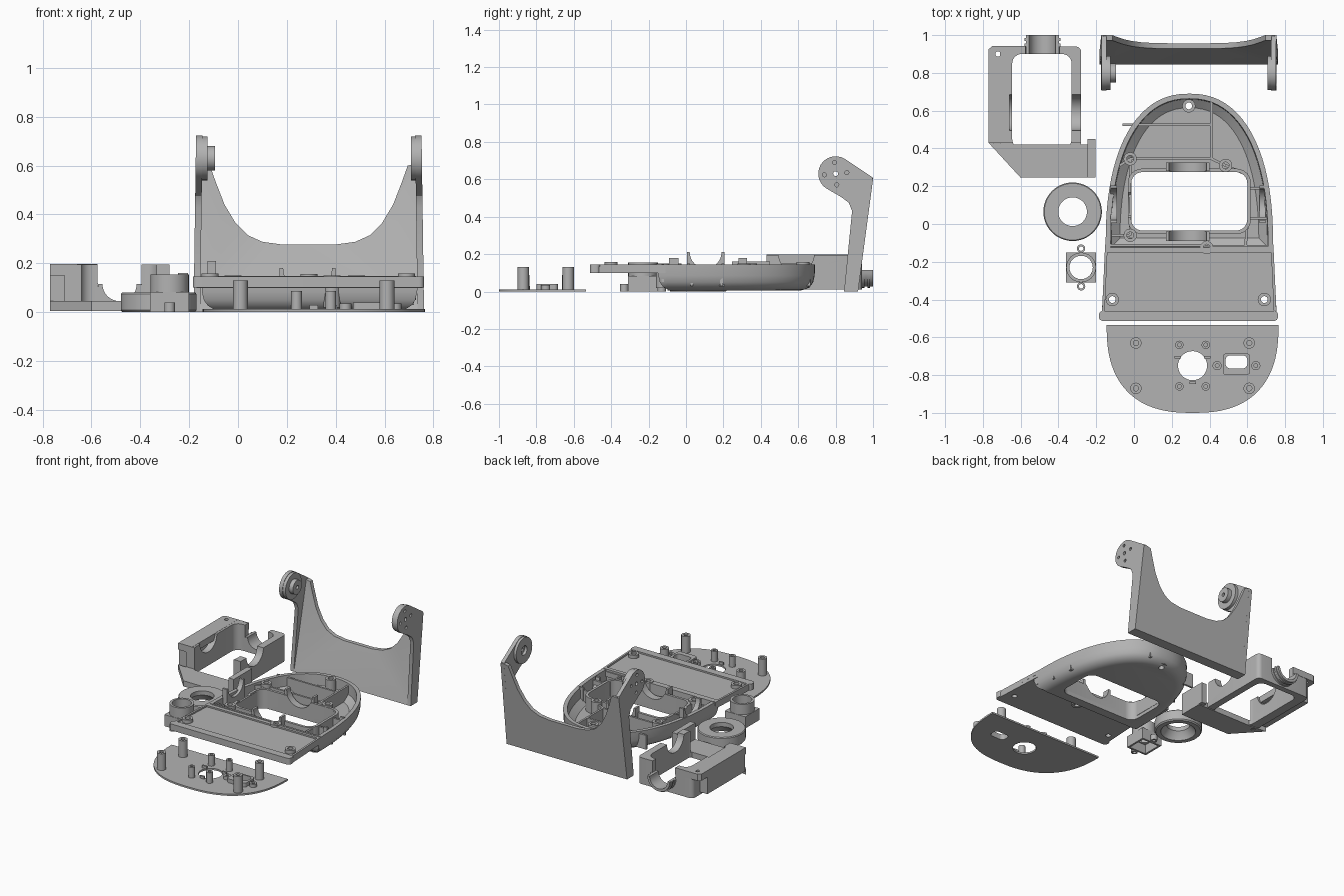
import bpy, bmesh
from math import sin, cos, pi, radians, hypot

old = bpy.data.objects.get("Cube")
if old:
    bpy.data.objects.remove(old, do_unlink=True)

grey = bpy.data.materials.new("light grey plastic")
grey.use_nodes = True
COLOR = (0.45, 0.45, 0.45, 1)
grey.diffuse_color = COLOR
grey.node_tree.nodes["Principled BSDF"].inputs["Base Color"].default_value = COLOR
parts = []


# ---- outline helpers
def arc(cx, cy, r, a0, a1, n=16):
    return [(cx + r * cos(radians(a0 + (a1 - a0) * i / n)),
             cy + r * sin(radians(a0 + (a1 - a0) * i / n))) for i in range(n + 1)]


def circle(cx, cy, r, n=32):
    return arc(cx, cy, r, 0, 360, n)[:-1]


def rrect(x0, x1, y0, y1, r):
    return (arc(x1 - r, y1 - r, r, 0, 90, 6) + arc(x0 + r, y1 - r, r, 90, 180, 6)
            + arc(x0 + r, y0 + r, r, 180, 270, 6) + arc(x1 - r, y0 + r, r, 270, 360, 6))


def rect(x0, x1, y0, y1):
    return [(x0, y0), (x1, y0), (x1, y1), (x0, y1)]


def dome(cx, cy, a, b, power, n=40):
    """Half of a superellipse, from +x round to -x."""
    pts = []
    for i in range(n + 1):
        c, s = cos(pi * i / n), sin(pi * i / n)
        pts.append((cx + a * (1 if c > 0 else -1) * abs(c) ** (2 / power),
                    cy + b * abs(s) ** (2 / power)))
    return pts


# ---- solid helpers
AXES = {"z": lambda u, v, w: (u, v, w), "x": lambda u, v, w: (w, u, v),
        "y": lambda u, v, w: (u, w, v)}


def finish(bm, name):
    bmesh.ops.recalc_face_normals(bm, faces=bm.faces)
    me = bpy.data.meshes.new(name)
    bm.to_mesh(me)
    bm.free()
    me.materials.append(grey)
    ob = bpy.data.objects.new(name, me)
    bpy.context.scene.collection.objects.link(ob)
    parts.append(ob)
    return ob


def loft(name, levels, axis="z", shape=None):
    """levels: list of (loops, height); the first loop is the outline, others are holes."""
    bm = bmesh.new()
    put = AXES[axis]
    rings = [[[bm.verts.new(put(u, v, w)) for u, v in loop] for loop in loops]
             for loops, w in levels]
    for low, high in zip(rings, rings[1:]):
        for a, b in zip(low, high):
            for i in range(len(a)):
                j = (i + 1) % len(a)
                bm.faces.new((a[i], a[j], b[j], b[i]))
    for end in (rings[0], rings[-1]):
        edges = [bm.edges.get((l[i - 1], l[i])) for l in end for i in range(len(l))]
        bmesh.ops.triangle_fill(bm, edges=edges, use_beauty=True)
    if shape:
        for v in bm.verts:
            v.co = shape(*v.co)
    return finish(bm, name)


def prism(name, loops, w0, w1, axis="z", shape=None):
    return loft(name, [(loops, w0), (loops, w1)], axis, shape)


def cut(ob, cutter):
    cutter.hide_render = True
    mod = ob.modifiers.new("cut", "BOOLEAN")
    mod.operation, mod.solver, mod.object = "DIFFERENCE", "EXACT", cutter
    bpy.context.view_layer.update()
    me = bpy.data.meshes.new_from_object(
        ob.evaluated_get(bpy.context.evaluated_depsgraph_get()))
    ob.modifiers.clear()
    ob.data = me
    parts.remove(cutter)
    bpy.data.objects.remove(cutter, do_unlink=True)


def tube(name, x, y, r, hole, z0, z1):
    return prism(name, [circle(x, y, r, 24), circle(x, y, hole, 24)], z0, z1)


def rib(name, x0, y0, x1, y1, z0, z1, t=0.007):
    d = hypot(x1 - x0, y1 - y0)
    nx, ny = -(y1 - y0) / d * t, (x1 - x0) / d * t
    return prism(name, [[(x0 + nx, y0 + ny), (x1 + nx, y1 + ny),
                         (x1 - nx, y1 - ny), (x0 - nx, y0 - ny)]], z0, z1)


def cradle(name, axis, mid, half, z0, z1, w0, w1):
    """Block with a half-round bearing seat in its top."""
    pts = [(mid - half, z0), (mid + half, z0), (mid + half, z1)]
    pts += arc(mid, z1, half - 0.015, 0, -180) + [(mid - half, z1)]
    return prism(name, [pts], w0, w1, axis)


# ---- cover plate with standoffs and connector seat
outline = [(x, -1.07 - y) for x, y in dome(0.31, -0.535, 0.455, 0.465, 2.5)]
slot = rrect(0.485, 0.6, -0.765, -0.695, 0.025)
prism("cover_plate", [outline, circle(0.31, -0.75, 0.077), slot], 0, 0.012)
for y in (-0.63, -0.87):
    for x in (0.01, 0.61):
        tube("tall_standoff", x, y, 0.03, 0.014, 0.008, 0.13)
    for x in (0.24, 0.38):
        tube("short_standoff", x, y + (0.01 if y < -0.8 else -0.01), 0.022, 0.01, 0.008, 0.087)
prism("connector_seat", [rrect(0.47, 0.615, -0.8, -0.685, 0.02), slot], 0.008, 0.04)
for x in (0.44, 0.645):
    tube("connector_ear", x, -0.75, 0.024, 0.01, 0.008, 0.035)
for a in (150, 30, 270):
    x, y = 0.31 + 0.09 * cos(radians(a)), -0.75 + 0.09 * sin(radians(a))
    prism("guide_tab", [rect(x - 0.017, x + 0.017, y - 0.006, y + 0.006)], 0.008, 0.03)


# ---- main housing: hollow rounded bowl with a window
def bowl(i):
    return [dome(0.293, -0.1, 0.443 - i, 0.79 - i, 2.3)
            + [(-0.15 + i, -0.15 + i), (0.736 - i, -0.15 + i)]]


body = loft("housing_bowl", [(bowl(0.075), 0.006), (bowl(0.05), 0.012), (bowl(0.025), 0.028),
                             (bowl(0.01), 0.05), (bowl(0.002), 0.085), (bowl(0), 0.145)])
cut(body, loft("bowl_cavity", [(bowl(0.075), 0.035), (bowl(0.03), 0.07), (bowl(0.02), 0.3)]))
window = rrect(-0.015, 0.6, -0.035, 0.275, 0.06)
cut(body, prism("window_cutter", [window], -0.1, 0.3))
cut(body, prism("screw_cutter", [circle(0.29, 0.625, 0.018)], -0.1, 0.3))
wall = prism("window_wall", [rrect(-0.033, 0.618, -0.053, 0.293, 0.075), window], 0.008, 0.14)
cut(wall, prism("seat_cutter", [circle(0.285, 0.18, 0.1)], -0.3, 0.5, "y"))
cut(wall, prism("seat_cutter", [circle(0.1, 0.2, 0.09)], -0.3, 0.3, "x"))
cradle("rear_cradle", "y", 0.285, 0.115, 0.03, 0.18, 0.28, 0.325)
cradle("front_cradle", "y", 0.285, 0.115, 0.03, 0.18, -0.09, -0.04)
cradle("right_cradle", "x", 0.105, 0.1, 0.03, 0.21, -0.125, -0.09)
cradle("left_cradle", "x", 0.105, 0.1, 0.03, 0.15, 0.665, 0.695)

# ---- housing ribs and screw bosses
for r in ((-0.06, 0.525, 0.41, 0.525), (-0.02, 0.345, 0.41, 0.345), (0.41, 0.345, 0.41, 0.665),
          (-0.02, -0.06, -0.02, 0.345), (-0.02, 0.345, -0.09, 0.3), (0.41, 0.345, 0.485, 0.31),
          (0.485, 0.31, 0.6, 0.26), (0.61, 0.19, 0.71, 0.19), (0.61, 0.03, 0.72, 0.03),
          (0.61, 0.03, 0.61, 0.19), (0.6, 0, 0.59, -0.12), (-0.12, -0.06, -0.02, -0.06)):
    rib("housing_rib", *r, 0.03, 0.13)
for x, y, top in ((-0.02, 0.345, 0.15), (-0.02, -0.06, 0.15), (0.485, 0.31, 0.15),
                  (0.385, -0.125, 0.15), (0.29, 0.625, 0.157)):
    tube("housing_boss", x, y, 0.035, 0.018, 0.02, top)

# ---- front deck of the housing
deck_holes = [circle(x, -0.4, 0.018) for x in (-0.115, 0.69)]
prism("front_deck", [[(-0.17, -0.47), (0.755, -0.47), (0.737, -0.11), (-0.152, -0.11)]]
      + deck_holes, 0.098, 0.134)
prism("deck_lip", [rrect(-0.185, 0.762, -0.513, -0.46, 0.02)], 0.1, 0.145)
for x in (-0.115, 0.69):
    tube("deck_boss", x, -0.4, 0.035, 0.018, 0.12, 0.158)
rib("deck_wall", -0.14, -0.112, 0.36, -0.112, 0.05, 0.148)
rib("deck_wall", 0.4, -0.125, 0.73, -0.125, 0.05, 0.148)
rib("deck_side_rim", -0.162, -0.46, -0.146, -0.11, 0.12, 0.145)
rib("deck_side_rim", 0.747, -0.46, 0.731, -0.11, 0.12, 0.145)

# ---- tilted yoke bracket
curve = [(-0.165, 0.61), (-0.115, 0.6), (-0.09, 0.53), (-0.055, 0.44), (-0.01, 0.365),
         (0.04, 0.315), (0.1, 0.288), (0.18, 0.277)]
yoke = [(-0.18, 0)] + curve + [(0.58 - x, z) for x, z in reversed(curve)] + [(0.76, 0)]


def lean(x, y, z):
    back = 0.92 + 0.133 * z
    return (x, back if y > 0.5 else back - max(0.028, 0.075 - 0.17 * z), z)


prism("yoke_back", [yoke], 0, 1, "y", lean)
arm = [(0.845, 0), (0.92, 0), (1.0, 0.6), (0.99, 0.615)] + arc(0.8, 0.63, 0.093, 60, 240)
arm += [(0.83, 0.505), (0.87, 0.475), (0.888, 0.43)]
screws = [circle(0.8 + 0.06 * cos(pi * k / 2 + 0.1), 0.63 + 0.06 * sin(pi * k / 2 + 0.1), 0.011, 12)
          for k in range(4)]
pivot = circle(0.8, 0.63, 0.013, 16)


def splay(x, y, z):
    return (x + (0.29 - x) * 0.03 * z, y, z)


for side, x0, x1, disc in (("right", -0.182, -0.155, -0.125), ("left", 0.735, 0.762, 0.708)):
    prism(side + "_arm", [arm, pivot] + screws, x0, x1, "x", splay)
    face = x1 if side == "right" else x0
    prism(side + "_arm_disc", [circle(0.8, 0.63, 0.09, 40), circle(0.8, 0.63, 0.032)],
          face, disc, "x")
prism("pivot_knob", [circle(0.8, 0.63, 0.05), pivot], -0.16, -0.095, "x")

# ---- mounting frame with trough and neck
opening = rrect(-0.645, -0.33, 0.4, 0.9, 0.05)
holes = [circle(x, y, 0.014, 16) for x, y in ((-0.72, 0.9), (-0.315, 0.905), (-0.243, 0.5))]
flange = prism("frame_flange", [[(-0.77, 0.43), (-0.66, 0.43), (-0.66, 0.94), (-0.32, 0.915),
                                 (-0.32, 0.43), (-0.25, 0.43), (-0.25, 0.245), (-0.205, 0.245),
                                 (-0.205, 0.47), (-0.29, 0.93), (-0.3, 0.942), (-0.75, 0.942),
                                 (-0.77, 0.925)]] + holes, 0.15, 0.197)
frame = prism("frame_walls", [rrect(-0.71, -0.28, 0.36, 0.94, 0.03), opening], 0.01, 0.196)
base = prism("frame_front", [[(-0.6, 0.245), (-0.205, 0.245), (-0.205, 0.42), (-0.65, 0.42),
                              (-0.77, 0.43)]] + [circle(-0.69, 0.395, 0.014, 16)], 0.005, 0.045)
prism("frame_side", [rect(-0.77, -0.69, 0.44, 0.86)], 0.03, 0.16)
prism("frame_side", [rect(-0.245, -0.205, 0.245, 0.45)], 0.01, 0.16)
trough = [(-0.395, 0.3), (-0.575, 0.3)] + arc(-0.485, 0.125, 0.09, 180, 360)
for piece in (flange, frame):
    cut(piece, prism("trough_cutter", [trough], 0.8, 1.1, "y"))
cut(frame, prism("front_cutter", [rect(-0.8, -0.25, 0.3, 0.43)], 0.045, 0.3))
for piece in (flange, frame):
    cut(piece, prism("seat_cutter", [circle(0.59, 0.2, 0.095)], -0.7, -0.28, "x"))
for y0, y1, r in ((0.9, 1.0, 0.088), (0.94, 0.955, 0.095), (0.97, 0.985, 0.095)):
    prism("frame_neck", [arc(-0.485, 0.115, r, 180, 360) + arc(-0.485, 0.115, 0.07, 360, 180)],
          y0, y1, "y")

# ---- bearing ring, flared inside from below
loft("bearing_ring", [([circle(-0.325, 0.065, ro, 48), circle(-0.325, 0.065, ri, 48)], z)
                      for ro, ri, z in ((0.148, 0.115, 0), (0.155, 0.112, 0.008),
                                        (0.155, 0.076, 0.05), (0.155, 0.076, 0.074),
                                        (0.15, 0.076, 0.08))])

# ---- sensor holder
X, Y = -0.28, -0.23
prism("sensor_box", [rect(X - 0.08, X + 0.08, Y - 0.08, Y + 0.08),
                     rect(X - 0.066, X + 0.066, Y - 0.066, Y + 0.066)], 0, 0.07)
prism("sensor_box_top", [rect(X - 0.08, X + 0.08, Y - 0.08, Y + 0.08), circle(X, Y, 0.062)],
      0.066, 0.082)
tube("sensor_collar", X, Y, 0.079, 0.062, 0.075, 0.155)
for s in (-1, 1):
    tube("sensor_ear", X, Y + s * 0.1, 0.022, 0.012, 0, 0.04)

# ---- smooth the round surfaces, keep edges sharp
for ob in parts:
    ob.data.shade_smooth()
    ob.data.set_sharp_from_angle(angle=radians(30))
